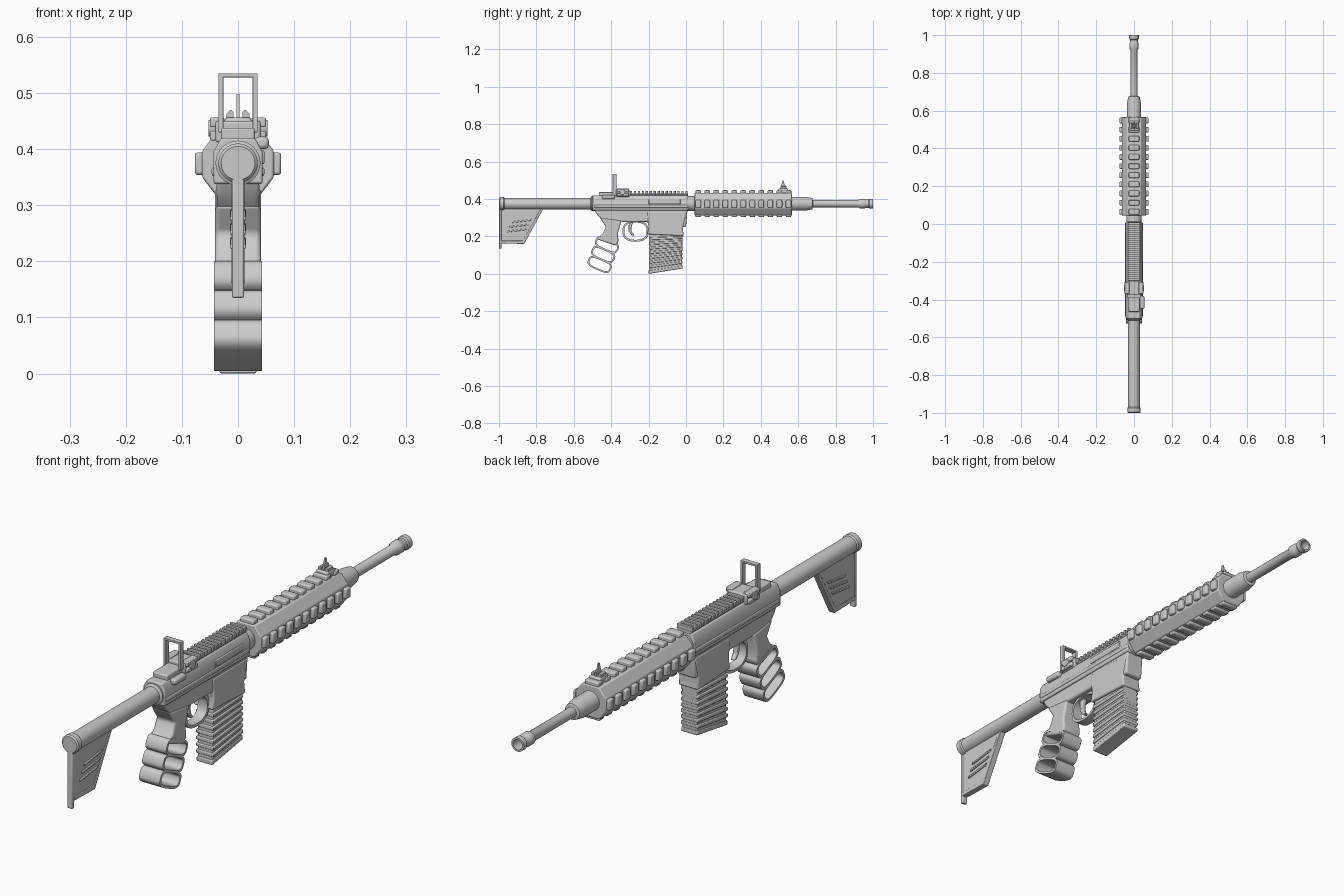
import bpy, bmesh, math

if "Cube" in bpy.data.objects:
    bpy.data.objects.remove(bpy.data.objects["Cube"])

ZC = 0.375  # height of the barrel axis


def finish(name, bm, bevel=0.0, segs=2):
    bmesh.ops.recalc_face_normals(bm, faces=bm.faces)
    me = bpy.data.meshes.new(name)
    bm.to_mesh(me)
    bm.free()
    ob = bpy.data.objects.new(name, me)
    bpy.context.collection.objects.link(ob)
    if bevel:
        m = ob.modifiers.new("Bevel", 'BEVEL')
        m.width, m.segments, m.limit_method = bevel, segs, 'ANGLE'
    return ob


def prism(name, pts, lo, hi, axis='x', bevel=0.0, segs=2):
    """Extrude a (y,z) profile along x, or an (x,z) profile along y."""
    bm = bmesh.new()
    put = (lambda p, t: (t, p[0], p[1])) if axis == 'x' else (lambda p, t: (p[0], t, p[1]))
    f = bm.faces.new([bm.verts.new(put(p, lo)) for p in pts])
    r = bmesh.ops.extrude_face_region(bm, geom=[f])
    d = put((0, 0), hi - lo)
    bmesh.ops.translate(bm, vec=d, verts=[v for v in r['geom'] if isinstance(v, bmesh.types.BMVert)])
    return finish(name, bm, bevel, segs)


def box(name, x, y, z, bevel=0.003):
    return prism(name, [(y[0], z[0]), (y[1], z[0]), (y[1], z[1]), (y[0], z[1])], x[0], x[1], 'x', bevel)


def band(name, outer, inner, hx):
    """Open tube running across x between two matching (y,z) loops."""
    bm = bmesh.new()
    loops = [[bm.verts.new((x, *p)) for p in pts]
             for pts, x in ((outer, -hx), (outer, hx), (inner, hx), (inner, -hx))]
    n = len(outer)
    for k in range(4):
        a, b = loops[k], loops[(k + 1) % 4]
        for i in range(n):
            bm.faces.new((a[i], a[(i + 1) % n], b[(i + 1) % n], b[i]))
    return finish(name, bm)


def oval(cy, cz, ry, rz, tilt=0.0, power=1.0, n=32):
    c, s = math.cos(tilt), math.sin(tilt)
    pts = []
    for i in range(n):
        t = 2 * math.pi * i / n
        u = ry * math.copysign(abs(math.cos(t)) ** power, math.cos(t))
        v = rz * math.copysign(abs(math.sin(t)) ** power, math.sin(t))
        pts.append((cy + u * c - v * s, cz + u * s + v * c))
    return pts


def lathe(name, prof, zc=ZC, n=32):
    """Revolve (radius, y) points around a y-axis line at height zc."""
    bm = bmesh.new()
    rings = [[bm.verts.new((r * math.cos(2 * math.pi * i / n), y, zc + r * math.sin(2 * math.pi * i / n)))
              for i in range(n)] for r, y in prof]
    for a, b in zip(rings, rings[1:]):
        for i in range(n):
            bm.faces.new((a[i], a[(i + 1) % n], b[(i + 1) % n], b[i]))
    bm.faces.new(rings[0])
    bm.faces.new(rings[-1])
    return finish(name, bm)


def repeat_y(ob, count, step):
    m = ob.modifiers.new("Array", 'ARRAY')
    m.count, m.use_relative_offset, m.use_constant_offset = count, False, True
    m.constant_offset_displace = (0, step, 0)


def mirror_x(ob):
    ob.modifiers.new("Mirror", 'MIRROR')


# Barrel, front block and hollow muzzle
lathe("barrel", [(.04, -.01), (.04, .06), (.037, .07), (.037, .64), (.03, .675), (.019, .678), (.019, .92),
                 (.025, .93), (.025, .955), (.022, .96), (.022, .975), (.026, .98), (.026, 1.0),
                 (.019, 1.0), (.017, .93)])

# Stock tube and end cap
lathe("stock_tube", [(.03, -1), (.035, -.995), (.035, -.975), (.031, -.97), (.031, -.51), (.04, -.505),
                     (.04, -.48)])

# Shoulder stock blade, butt plate and raised slats
prism("stock_blade", [(-.99, .36), (-.99, .165), (-.865, .163), (-.765, .35), (-.765, .36)], -.009, .009, 'x', .003)
box("butt_plate", (-.011, .011), (-1, -.987), (.135, .37))
prism("stock_lower_edge", [(-.99, .178), (-.99, .163), (-.865, .16), (-.762, .35), (-.775, .35), (-.873, .177)],
      -.012, .012, 'x', .002)
for i in range(3):
    z, y = .222 + i * .025, -.955 + i * .012
    prism("stock_slat", [(y, z), (y + .1, z + .012), (y + .11, z + .021), (y, z + .008)], -.014, .014, 'x', .002)

# Upper receiver with side ledge and port cover
prism("upper_receiver", [(-.044, .338), (.044, .338), (.044, .395), (.03, .42), (-.03, .42), (-.044, .395)],
      -.5, .012, 'y', .004)
box("receiver_ledge", (-.047, .047), (-.49, .008), (.352, .368), .004)
box("port_cover", (.04, .047), (-.2, -.03), (.373, .398))
box("forward_assist", (.03, .055), (-.45, -.38), (.4, .422), .007)

# Lower receiver and magazine well
prism("lower_receiver", [(-.49, .343), (-.475, .315), (-.45, .29), (-.335, .278), (-.205, .278), (-.2, .25),
                         (0, .25), (.008, .343)], -.038, .038, 'x', .007, 3)
prism("magazine_well", [(-.207, .33), (-.2, .25), (-.207, .212), (-.012, .203), (-.018, .25), (.004, .33)],
      -.041, .041, 'x', .006, 3)

# Magazine with sloping ribs
prism("magazine", [(-.195, .23), (-.196, .01), (-.022, .036), (-.018, .23)], -.031, .031, 'x', .004)
prism("magazine_base", [(-.2, .018), (-.2, 0), (-.018, .029), (-.018, .045)], -.033, .033, 'x', .003)
for i in range(7):
    z = .03 + i * .025
    prism("magazine_rib", [(-.199, z), (-.019, z + .025 - i * .003), (-.019, z + .038 - i * .003),
                           (-.199, z + .014)], -.036, .036, 'x', .003)

# Pistol grip: solid neck over three open finger loops
prism("grip_neck", [(-.46, .3), (-.428, .25), (-.445, .215), (-.475, .185), (-.375, .15), (-.36, .175),
                    (-.365, .215), (-.345, .285)], -.041, .041, 'x', .008, 3).name = "grip_neck"
for cy, cz in ((-.423, .155), (-.443, .103), (-.462, .05)):
    t = math.radians(-24)
    band("grip_loop", oval(cy, cz, .066, .032, t, .6), oval(cy, cz, .057, .023, t, .6), .043)

# Trigger guard and trigger
band("trigger_guard", oval(-.27, .228, .07, .056, 0, .8), oval(-.27, .228, .06, .046, 0, .8), .02)
prism("trigger", [(-.305, .28), (-.28, .28), (-.293, .25), (-.29, .225), (-.275, .205), (-.29, .205),
                  (-.308, .23)], -.009, .009, 'x', .003)

# Handguard: eight-sided body with ridged rails on four sides
prism("handguard", [(-.036, .313), (.036, .313), (.064, .35), (.064, .397), (.036, .432), (-.036, .432),
                    (-.064, .397), (-.064, .35)], .045, .567, 'y', .004)
for name, x, z in (("handguard_top_ridge", (-.028, .028), (.425, .447)),
                   ("handguard_bottom_ridge", (-.034, .034), (.304, .32)),
                   ("handguard_side_ridge", (.058, .077), (.354, .394))):
    ob = box(name, x, (.05, .08), z, .005)
    repeat_y(ob, 11, .0483)
    if "side" in name:
        mirror_x(ob)

# Receiver top rail with fine teeth
prism("top_rail", [(-.018, .41), (.018, .41), (.033, .43), (-.033, .43)], -.3, .01, 'y')
repeat_y(box("top_rail_tooth", (-.033, .033), (-.3, -.288), (.425, .444), .002), 15, .0212)

# Rear sight: base, block, knob and open frame
box("rear_sight_base", (-.03, .03), (-.465, -.37), (.412, .438), .004)
box("rear_sight_block", (-.04, .04), (-.375, -.302), (.412, .45), .004)
mirror_x(box("rear_sight_cheek_top", (.024, .05), (-.37, -.307), (.439, .456), .003))
mirror_x(box("rear_sight_cheek_low", (.03, .05), (-.37, -.307), (.415, .432), .003))
mirror_x(prism("rear_sight_knob", oval(-.34, .437, .015, .015), .04, .053, 'x', .002))
mirror_x(box("rear_sight_post", (.026, .035), (-.392, -.372), (.43, .535), .001))
box("rear_sight_bar", (-.035, .035), (-.392, -.372), (.528, .535), .001)

# Front sight: base, two ears and a thin post
box("front_sight_base", (-.024, .024), (.495, .545), (.43, .456), .005)
mirror_x(prism("front_sight_ear", [(.008, .45), (.022, .45), (.02, .464), (.013, .47), (.008, .466)], .505, .535, 'y'))
prism("front_sight_post", [(.5, .45), (.54, .45), (.537, .47), (.526, .48), (.522, .498), (.516, .498), (.51, .475)],
      -.003, .003)

# Smooth the rounded surfaces, keep the corners crisp
for ob in bpy.context.collection.objects:
    ob.select_set(True)
    bpy.context.view_layer.objects.active = ob
bpy.ops.object.shade_smooth_by_angle(angle=math.radians(35))
